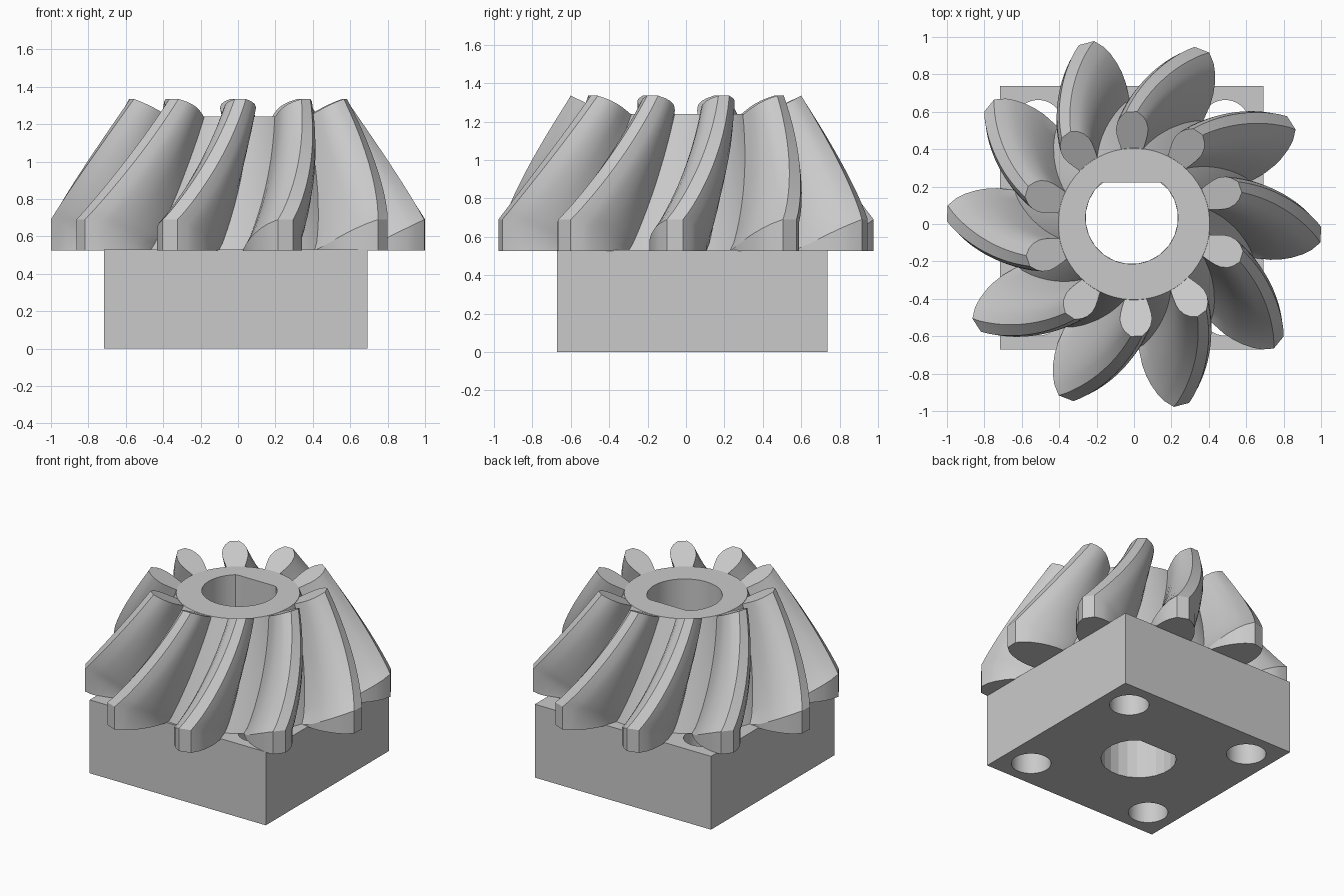
import bpy, bmesh
from math import sin, cos, pi, radians

if "Cube" in bpy.data.objects:
    bpy.data.objects.remove(bpy.data.objects["Cube"])

GREY = (0.59, 0.59, 0.59, 1)
mat = bpy.data.materials.new("plain grey")
mat.use_nodes = True
mat.diffuse_color = GREY
mat.node_tree.nodes["Principled BSDF"].inputs["Base Color"].default_value = GREY

CX, CY = -0.012, 0.033      # centre of block and bore
HALF = 0.704                # half width of block
SEAT = 0.53                 # top of block, underside of gear
TEETH = 10
APEX = 2.3025               # tip of the pitch cone


def loft(name, rings):
    """Closed solid through a stack of equal rings of points."""
    bm = bmesh.new()
    rows = [[bm.verts.new(p) for p in ring] for ring in rings]
    n = len(rows[0])
    for a, b in zip(rows, rows[1:]):
        for i in range(n):
            j = (i + 1) % n
            bm.faces.new((a[i], a[j], b[j], b[i]))
    bm.faces.new(rows[0][::-1])
    bm.faces.new(rows[-1])
    bmesh.ops.recalc_face_normals(bm, faces=bm.faces)
    mesh = bpy.data.meshes.new(name)
    bm.to_mesh(mesh)
    bm.free()
    mesh.materials.append(mat)
    ob = bpy.data.objects.new(name, mesh)
    bpy.context.collection.objects.link(ob)
    return ob


def circle(r, z, n, x=0, y=0, flat=9):
    return [(x + r * cos(2 * pi * (i + 0.5) / n),
             y + min(r * sin(2 * pi * (i + 0.5) / n), flat), z) for i in range(n)]


def select(ob):
    bpy.ops.object.select_all(action='DESELECT')
    ob.select_set(True)
    bpy.context.view_layer.objects.active = ob


def cut(ob, cutter):
    cutter.hide_render = True
    mod = ob.modifiers.new("cut", 'BOOLEAN')
    mod.operation, mod.solver, mod.object = 'DIFFERENCE', 'EXACT', cutter
    select(ob)
    bpy.ops.object.modifier_apply(modifier=mod.name)
    bpy.data.objects.remove(cutter)


def smooth(ob, angle=30):
    select(ob)
    bpy.ops.object.shade_smooth_by_angle(angle=radians(angle))


def bore(n):
    return loft("bore_cutter", [circle(0.247, z, n, CX, CY, 0.19) for z in (-0.1, 1.5)])


# Square block with D-shaped bore and four bolt holes
corners = [(-1, -1), (1, -1), (1, 1), (-1, 1)]
block = loft("base_block", [[(CX + HALF * a, CY + HALF * b, z) for a, b in corners]
                            for z in (0, SEAT)])
cut(block, bore(24))
for a, b in corners:
    cut(block, loft("bolt_cutter", [circle(0.13, z, 48, CX + a / 2, CY + b / 2)
                                    for z in (-0.1, SEAT + 0.1)]))
smooth(block, 10)

# Conical hub
hub = loft("gear_hub", [circle(0.66, SEAT, 60), circle(0.405, 1.24, 60)])
cut(hub, bore(48))
smooth(hub)

# Tooth section: radius, half width at the large end, half width at the small end
half = [(1, 0.042, 0.05), (0.955, 0.085, 0.102), (0.91, 0.11, 0.13),
        (0.85, 0.132, 0.143), (0.8, 0.143, 0.138), (0.74, 0.149, 0.122),
        (0.66, 0.145, 0.095), (0.57, 0.12, 0.08)]
section = half + [(r, -a, -b) for r, a, b in reversed(half)]


def tooth_ring(t, turn):
    """Section at t along the tooth, shrunk towards the apex and turned about the axis."""
    q = 1 - 0.4 * t
    ring = []
    for r, big, small in section:
        w = big + (small - big) * t
        z = max(SEAT, APEX - (APEX - 0.69 + 0.5 * (1 - r)) * q)
        ring.append((q * (r * cos(turn) - w * sin(turn)),
                     q * (r * sin(turn) + w * cos(turn)), z))
    return ring


# Spiral teeth
STEPS = 16
for k in range(TEETH):
    base = radians(-3.3) + 2 * pi * k / TEETH
    rings = [[(x, y, SEAT - 0.004) for x, y, z in tooth_ring(0, base)]]
    for s in range(STEPS + 1):
        t = s / STEPS
        rings.append(tooth_ring(t, base + radians(22.5) * t ** 0.92))
    smooth(loft(f"gear_tooth_{k + 1}", rings), 26)
